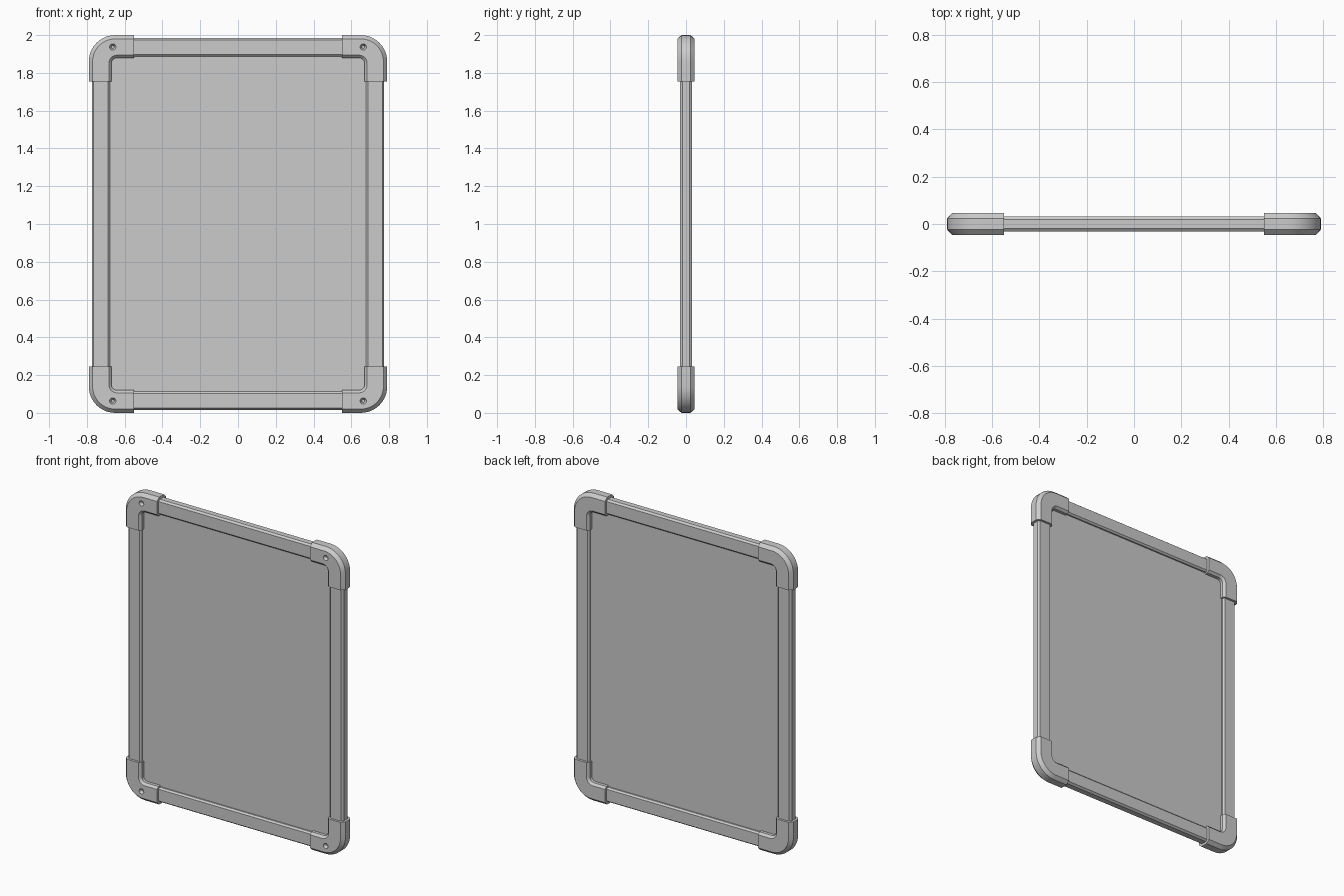
import bpy, bmesh, math
from mathutils import Matrix

if "Cube" in bpy.data.objects:
    bpy.data.objects.remove(bpy.data.objects["Cube"])

HALF_X, HEIGHT = 0.79, 2.0
ARM_X, ARM_Z = 0.24, 0.245      # lengths of the corner cap arms
ARC_STEPS = 10

grey = bpy.data.materials.new("plain grey")
grey.use_nodes = True
grey.diffuse_color = (0.6, 0.6, 0.6, 1)
grey.node_tree.nodes["Principled BSDF"].inputs["Base Color"].default_value = (0.6, 0.6, 0.6, 1)


def finish(name, bm):
    """Turn a bmesh into a named grey object."""
    bmesh.ops.recalc_face_normals(bm, faces=bm.faces)
    mesh = bpy.data.meshes.new(name)
    bm.to_mesh(mesh)
    bm.free()
    mesh.materials.append(grey)
    obj = bpy.data.objects.new(name, mesh)
    bpy.context.collection.objects.link(obj)
    return obj


def section(outer, inner, half, cut_out, cut_out_y, cut_in):
    """Chamfered closed cross-section as (inset from outer edge, y)."""
    front = [(outer, -half + cut_out_y), (outer + cut_out, -half),
             (inner - cut_in, -half), (inner, -half + cut_in)]
    return front + [(d, -y) for d, y in reversed(front)]


def loft(bm, rings):
    """Skin a row of closed rings and cap both ends."""
    rows = [[bm.verts.new(p) for p in ring] for ring in rings]
    n = len(rows[0])
    for a, b in zip(rows, rows[1:]):
        for i in range(n):
            j = (i + 1) % n
            bm.faces.new((a[i], a[j], b[j], b[i]))
    bm.faces.new(rows[0])
    bm.faces.new(rows[-1])


def corner_cap(name, sx, top):
    """L-shaped cap with rounded outer and inner bends."""
    def place(u, y, w):
        return (sx * (HALF_X - u), y, HEIGHT - w if top else w)

    profile = section(0, 0.12, 0.046, 0.02, 0.022, 0.014)
    rings = [[place(d, y, ARM_Z) for d, y in profile]]
    for k in range(ARC_STEPS + 1):
        a = math.pi / 2 * k / ARC_STEPS
        ring = []
        for d, y in profile:
            r = 0.14 - d if d < 0.06 else 0.15 - d
            ring.append(place(d + r - r * math.cos(a), y, d + r - r * math.sin(a)))
        rings.append(ring)
    rings.append([place(ARM_X, y, d) for d, y in profile])
    bm = bmesh.new()
    loft(bm, rings)
    cap = finish(name, bm)

    # countersunk screw hole in the front
    bm = bmesh.new()
    bmesh.ops.create_cone(bm, cap_ends=True, segments=20, radius1=0.008, radius2=0.026,
                          depth=0.04, matrix=Matrix.Rotation(math.pi / 2, 4, "X"))
    cutter = finish("hole_cutter", bm)
    cutter.location = place(0.127, -0.046, 0.063)
    cutter.hide_render = True
    mod = cap.modifiers.new("hole", "BOOLEAN")
    mod.object = cutter
    mod.operation = "DIFFERENCE"
    mod.solver = "EXACT"
    bpy.ops.object.select_all(action="DESELECT")
    bpy.context.view_layer.objects.active = cap
    cap.select_set(True)
    bpy.ops.object.modifier_apply(modifier=mod.name)
    bpy.data.objects.remove(cutter)
    bpy.ops.object.shade_smooth_by_angle(angle=math.radians(25))


# corner caps
for side, sx in (("left", 1), ("right", -1)):
    for level, top in (("top", True), ("bottom", False)):
        corner_cap(f"{level}_{side}_corner_cap", sx, top)

# straight rails, their ends tucked inside the caps
rail = section(0.016, 0.112, 0.031, 0.01, 0.013, 0.01)
for side, sx in (("left", 1), ("right", -1)):
    bm = bmesh.new()
    loft(bm, [[(sx * (HALF_X - d), y, z) for d, y in rail] for z in (0.2, HEIGHT - 0.2)])
    finish(side + "_rail", bm)
for level, base, sign in (("top", HEIGHT, -1), ("bottom", 0, 1)):
    bm = bmesh.new()
    loft(bm, [[(x, y, base + sign * d) for d, y in rail] for x in (-0.6, 0.6)])
    finish(level + "_rail", bm)

# flat board held by the frame
bm = bmesh.new()
bmesh.ops.create_cube(bm, size=1, matrix=Matrix.Translation((0, 0, HEIGHT / 2))
                      @ Matrix.Diagonal((1.4, 0.024, 1.82, 1)))
finish("board_panel", bm)
